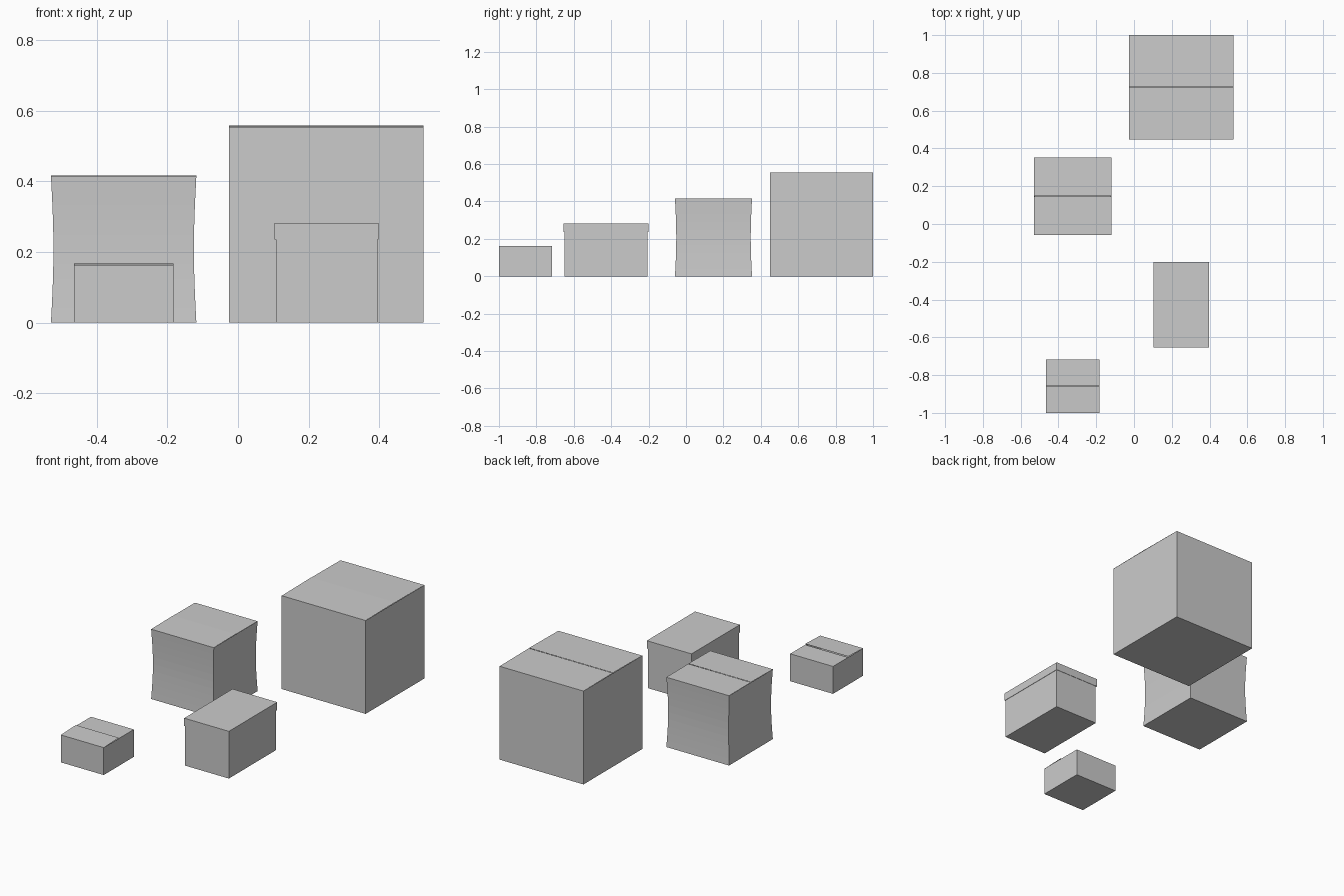
import bpy, bmesh, math

if "Cube" in bpy.data.objects:
    bpy.data.objects.remove(bpy.data.objects["Cube"])


def make_object(name, bm, thickness=0.0):
    bmesh.ops.recalc_face_normals(bm, faces=bm.faces)
    mesh = bpy.data.meshes.new(name)
    bm.to_mesh(mesh)
    bm.free()
    ob = bpy.data.objects.new(name, mesh)
    bpy.context.collection.objects.link(ob)
    if thickness:
        mod = ob.modifiers.new("cardboard", 'SOLIDIFY')
        mod.thickness = thickness
        mod.offset = -1
    return ob


def tray(name, x0, x1, y0, y1, z0, z1, pinch=0.0, steps=1, cap_top=False, thickness=0.0):
    """Four walls plus one cap; pinch draws the walls in at mid height."""
    bm = bmesh.new()
    rings = []
    for i in range(steps + 1):
        t = i / steps
        d = pinch * math.sin(math.pi * t)
        z = z0 + (z1 - z0) * t
        rings.append([bm.verts.new((x, y, z)) for x, y in
                      ((x0 + d, y0 + d), (x1 - d, y0 + d), (x1 - d, y1 - d), (x0 + d, y1 - d))])
    for a, b in zip(rings, rings[1:]):
        for k in range(4):
            n = (k + 1) % 4
            bm.faces.new((a[k], a[n], b[n], b[k]))
    bm.faces.new(rings[-1] if cap_top else rings[0][::-1])
    # Open shells: orient from the walls outward
    ob = make_object(name, bm, thickness)
    return ob


def flap(name, x0, x1, y_hinge, y_free, z, lift):
    """Top flap hinged on the wall, with its free edge lifted slightly."""
    bm = bmesh.new()
    bm.faces.new([bm.verts.new(p) for p in
                  ((x0, y_hinge, z), (x1, y_hinge, z),
                   (x1, y_free, z + lift), (x0, y_free, z + lift))])
    if bm.faces[:] and y_free < y_hinge:
        bmesh.ops.reverse_faces(bm, faces=bm.faces[:])
    mesh = bpy.data.meshes.new(name)
    bm.to_mesh(mesh)
    bm.free()
    ob = bpy.data.objects.new(name, mesh)
    bpy.context.collection.objects.link(ob)


def carton(name, x0, x1, y0, y1, height, lifts, pinch=0.0, steps=1):
    tray(name + "_body", x0, x1, y0, y1, 0, height, pinch, steps)
    mid = (y0 + y1) / 2
    flap(name + "_front_flap", x0, x1, y0, mid - 0.0005, height, lifts[0])
    flap(name + "_back_flap", x0, x1, y1, mid + 0.0005, height, lifts[1])


# Three cartons with two top flaps each
carton("large_carton", -0.026, 0.526, 0.448, 1.0, 0.555, (0.003, 0.002))
carton("bowed_carton", -0.53, -0.118, -0.059, 0.353, 0.415, (0.002, 0.001), pinch=0.007, steps=10)
carton("small_carton", -0.465, -0.183, -1.0, -0.717, 0.163, (0.005, 0.0))

# Storage box with a slightly wider lid
tray("storage_box_body", 0.108, 0.395, -0.65, -0.205, 0, 0.275)
tray("storage_box_lid", 0.104, 0.398, -0.654, -0.2, 0.236, 0.283, cap_top=True, thickness=0.003)
